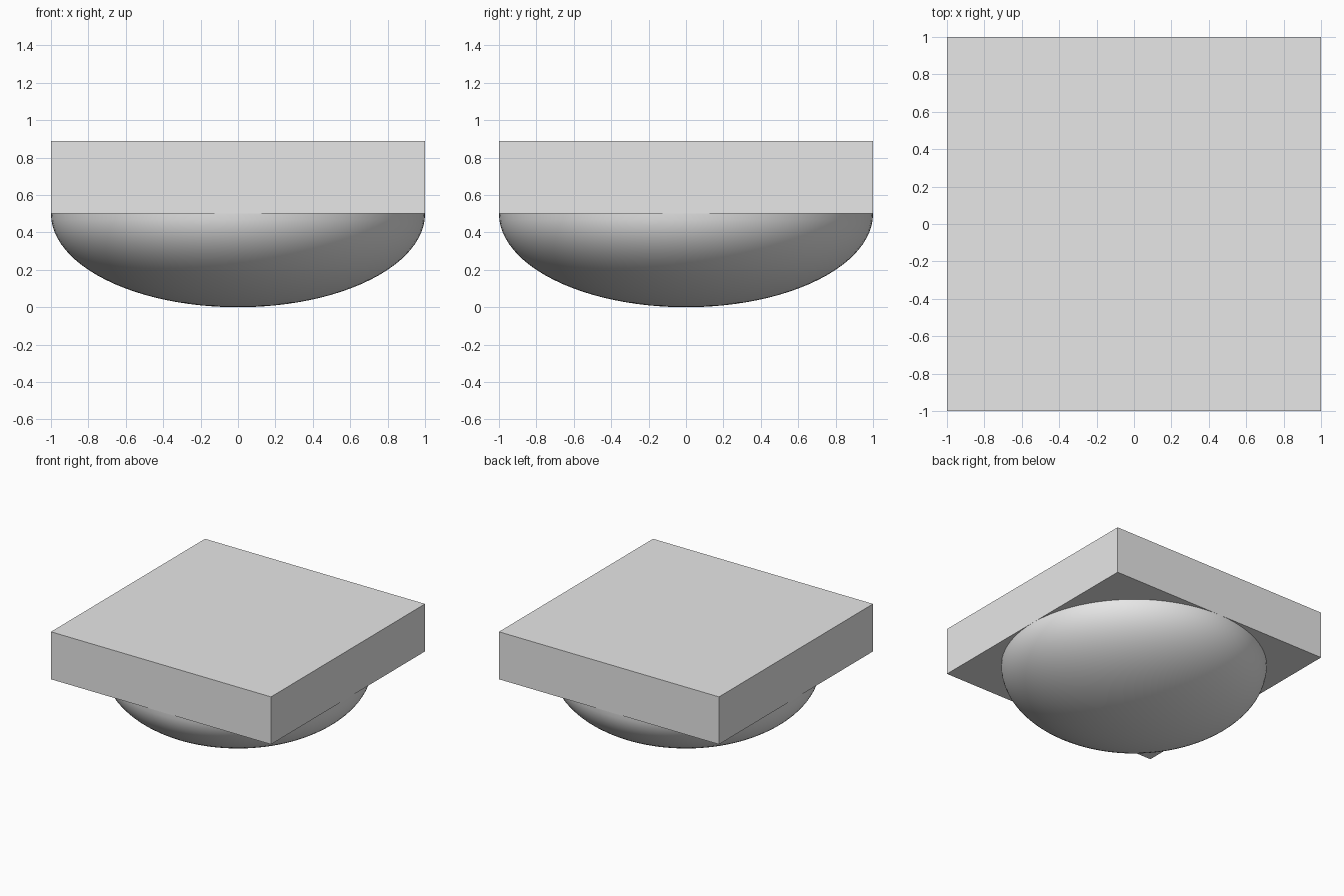
import bpy
import bmesh
from math import sin, cos, pi

old = bpy.data.objects.get("Cube")
if old:
    bpy.data.objects.remove(old, do_unlink=True)

RIM = 0.5      # height where the bowl meets the slab
TOP = 0.89

grey = bpy.data.materials.new("light_grey")
grey.use_nodes = True
colour = (0.8, 0.8, 0.8, 1)
grey.diffuse_color = colour
grey.node_tree.nodes["Principled BSDF"].inputs["Base Color"].default_value = colour


def add_part(name, bm):
    mesh = bpy.data.meshes.new(name)
    bmesh.ops.recalc_face_normals(bm, faces=bm.faces)
    bm.to_mesh(mesh)
    bm.free()
    mesh.materials.append(grey)
    obj = bpy.data.objects.new(name, mesh)
    bpy.context.collection.objects.link(obj)
    return obj


# Square slab
bm = bmesh.new()
bmesh.ops.create_cube(bm, size=2)
for v in bm.verts:
    v.co.z = TOP if v.co.z > 0 else RIM
add_part("slab", bm)

# Smooth half-ellipsoid bowl, spun from a quarter profile
bm = bmesh.new()
steps = 24
profile = []
for i in range(steps + 1):
    a = pi / 2 * i / steps
    profile.append(bm.verts.new((sin(a), 0, RIM * (1 - cos(a)))))
edges = [bm.edges.new(pair) for pair in zip(profile, profile[1:])]
bmesh.ops.spin(bm, geom=profile + edges, cent=(0, 0, 0), axis=(0, 0, 1),
               angle=2 * pi, steps=96, use_merge=True)
bmesh.ops.remove_doubles(bm, verts=bm.verts, dist=0.0001)
for f in bm.faces:
    f.smooth = True
bowl = add_part("bowl", bm)
